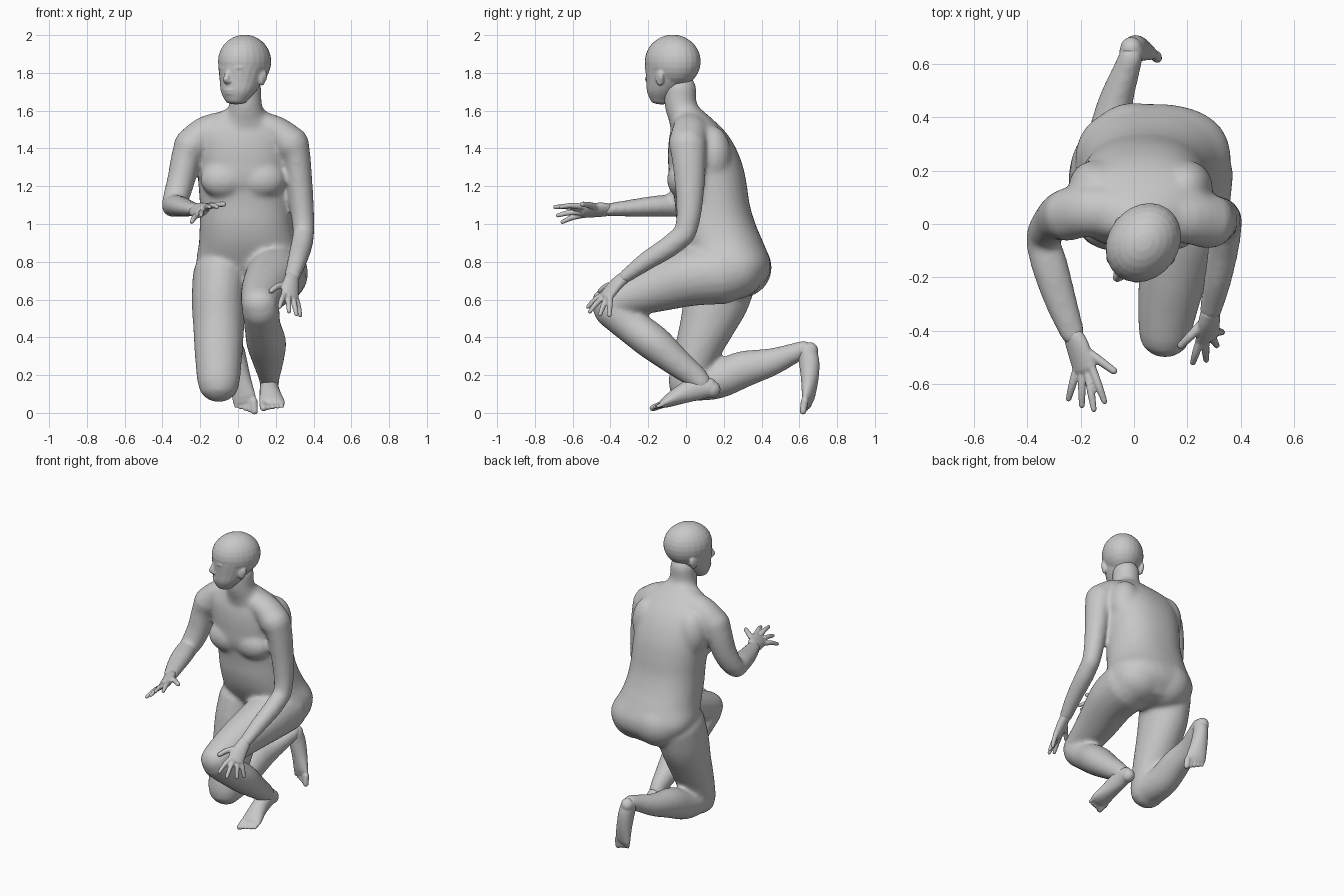
import bpy
import bmesh
from math import sin, cos, pi, radians, copysign
from mathutils import Vector, Matrix

default_cube = bpy.data.objects.get("Cube")
if default_cube:
    bpy.data.objects.remove(default_cube, do_unlink=True)

skin = bpy.data.materials.new("plain grey")
skin.use_nodes = True
grey = (.58, .58, .58, 1)
skin.diffuse_color = grey
skin.node_tree.nodes["Principled BSDF"].inputs["Base Color"].default_value = grey

X = Vector((1, 0, 0))
UP = Vector((0, 0, 1))


def spline(keys, steps=4):
    """Smooth path through keys of (x, y, z, side radius, depth radius)."""
    out = []
    last = len(keys) - 1
    for i in range(last):
        a, b, c, d = keys[max(i - 1, 0)], keys[i], keys[i + 1], keys[min(i + 2, last)]
        for s in range(steps):
            t = s / steps
            out.append(b + (c - a) * (t / 2) + (a * 2 - b * 5 + c * 4 - d) * (t * t / 2)
                       + (b * 3 - a - c * 3 + d) * (t ** 3 / 2))
    return out + [keys[last]]


def tube(bm, points, side=X, axis=None, cap=.9, sides=20, power=1):
    """Rounded tube, its width measured along side; a power under 1 squares the section."""
    path = spline([Vector(p) for p in points])
    stations = []
    for i, key in enumerate(path):
        ahead = Vector(path[min(i + 1, len(path) - 1)][:3])
        behind = Vector(path[max(i - 1, 0)][:3])
        direction = axis or (ahead - behind).normalized()
        stations.append((Vector(key[:3]), direction, key[3], key[4]))

    def dome(station, sign):
        centre, direction, wide, deep = station
        reach = min(wide, deep) * cap * sign
        return [(centre + direction * reach * sin(a), direction, wide * cos(a), deep * cos(a))
                for a in (radians(30), radians(60), radians(82))]

    def squared(value):
        return copysign(abs(value) ** power, value)

    stations = dome(stations[0], -1)[::-1] + stations + dome(stations[-1], 1)
    rings = []
    for centre, direction, wide, deep in stations:
        u = (side - direction * side.dot(direction)).normalized()
        v = direction.cross(u)
        rings.append([bm.verts.new(centre + u * wide * squared(cos(2 * pi * k / sides))
                                   + v * deep * squared(sin(2 * pi * k / sides)))
                      for k in range(sides)])
    for low, high in zip(rings, rings[1:]):
        for k in range(sides):
            j = (k + 1) % sides
            bm.faces.new((low[k], low[j], high[j], high[k]))
    bm.faces.new(rings[0][::-1])
    bm.faces.new(rings[-1])


def ball(bm, centre, radii, turn=None):
    matrix = Matrix.Translation(centre) @ (turn or Matrix()) @ Matrix.Diagonal((*radii, 1))
    bmesh.ops.create_uvsphere(bm, u_segments=24, v_segments=14, radius=1, matrix=matrix)


def finish(bm, name, voxel, smoothing):
    """Fuse the overlapping pieces into one smooth skin."""
    bmesh.ops.recalc_face_normals(bm, faces=bm.faces)
    mesh = bpy.data.meshes.new(name)
    bm.to_mesh(mesh)
    bm.free()
    mesh.materials.append(skin)
    obj = bpy.data.objects.new(name, mesh)
    bpy.context.collection.objects.link(obj)
    fuse = obj.modifiers.new("fuse", 'REMESH')
    fuse.mode = 'VOXEL'
    fuse.voxel_size = voxel
    fuse.use_smooth_shade = True
    soften = obj.modifiers.new("soften", 'SMOOTH')
    soften.factor = .5
    soften.iterations = smoothing
    bpy.context.view_layer.update()
    result = obj.evaluated_get(bpy.context.evaluated_depsgraph_get())
    baked = bpy.data.meshes.new_from_object(result)
    obj.modifiers.clear()
    obj.data = baked
    if not baked.materials:
        baked.materials.append(skin)
    for face in baked.polygons:
        face.use_smooth = True


# Torso, from the seat up to the collar
body = bmesh.new()
tube(body, [(.06, .25, .66, .2, .14), (.075, .26, .72, .265, .178), (.07, .24, .8, .29, .208),
            (.055, .195, .9, .262, .215), (.045, .16, 1, .248, .208), (.04, .14, 1.1, .242, .198),
            (.035, .125, 1.2, .244, .198), (.03, .105, 1.3, .247, .198), (.025, .085, 1.4, .25, .18),
            (.02, .065, 1.48, .25, .15), (.02, .045, 1.54, .2, .112), (.03, .02, 1.59, .13, .08)],
     axis=UP, cap=.3, sides=36, power=.87)
# Chest, shoulder blades and buttocks
ball(body, (.025, -.01, 1.29), (.2, .085, .16))
for x in (-.075, .125):
    ball(body, (x, -.015, 1.235), (.125, .086, .1))
for x in (-.14, .19):
    ball(body, (x, .14, 1.36), (.105, .1, .16))
ball(body, (0, .29, .77), (.178, .165, .16))
ball(body, (.185, .25, .76), (.178, .172, .16))
# Shoulders sloping down from the neck
tube(body, [(.08, .02, 1.53, .075, .085), (.2, .02, 1.495, .078, .095), (.285, .005, 1.42, .095, .1)], UP)
tube(body, [(-.02, .04, 1.53, .075, .085), (-.165, .05, 1.495, .08, .095), (-.25, .035, 1.41, .095, .1)], UP)
# Neck
tube(body, [(.04, .02, 1.5, .18, .1), (.04, -.005, 1.57, .12, .09), (.04, -.028, 1.63, .088, .085),
            (.04, -.032, 1.72, .084, .088)])
# Left arm, reaching down to the raised knee
tube(body, [(.29, .01, 1.42, .088, .1), (.31, .015, 1.34, .076, .09), (.327, .02, 1.2, .069, .079),
            (.342, .015, 1.05, .062, .066), (.348, -.005, .95, .057, .059)])
tube(body, [(.348, -.005, .95, .057, .059), (.335, -.09, .88, .058, .058), (.312, -.215, .8, .052, .05),
            (.285, -.33, .715, .043, .035)])
# Right arm, bent with the forearm held forward
tube(body, [(-.25, .035, 1.42, .088, .1), (-.277, .03, 1.34, .08, .09), (-.302, .01, 1.23, .074, .08),
            (-.328, -.025, 1.14, .07, .069), (-.345, -.06, 1.095, .062, .06)])
tube(body, [(-.345, -.06, 1.095, .062, .06), (-.317, -.15, 1.095, .069, .057), (-.277, -.28, 1.085, .062, .047),
            (-.226, -.42, 1.075, .046, .034)])
# Left leg, thigh level and knee raised
tube(body, [(.205, .2, .74, .168, .165), (.193, .03, .72, .157, .155), (.15, -.17, .66, .132, .13),
            (.125, -.32, .61, .112, .106), (.115, -.415, .575, .098, .094)])
tube(body, [(.12, -.4, .55, .1, .095), (.13, -.29, .46, .097, .094), (.15, -.17, .37, .106, .096),
            (.16, -.05, .27, .082, .078), (.165, .05, .19, .057, .063), (.165, .085, .15, .052, .056)])
# Right leg, kneeling with the shin behind
tube(body, [(-.09, .2, .74, .148, .182), (-.102, .16, .6, .144, .175), (-.102, .11, .46, .136, .146),
            (-.103, .06, .33, .128, .122), (-.103, .02, .2, .117, .109), (-.102, .01, .15, .11, .104)])
tube(body, [(-.1, .02, .16, .106, .097), (-.1, .16, .173, .1, .1), (-.09, .3, .23, .09, .098),
            (-.07, .45, .268, .067, .075), (-.03, .57, .315, .052, .055), (-.01, .63, .34, .046, .046)])
finish(body, "body", .012, 14)

# Head, turned towards the model's right
face = Vector((-.6, -.8, 0))
left = Vector((.8, -.6, 0))
turn = Matrix((left, -face, UP)).transposed().to_4x4()
middle = Vector((.035, -.07, 0))


def on_head(forward, across, z):
    return middle + face * forward + left * across + UP * z


head = bmesh.new()
ball(head, on_head(0, 0, 1.86), (.132, .157, .142), turn)
# Jaw sections: forward shift, height, half width, half depth
jaw = [(.074, 1.653, .06, .057), (.056, 1.7, .092, .092), (.03, 1.76, .111, .12), (.012, 1.83, .126, .143)]
tube(head, [(*on_head(shift, 0, z), wide, deep) for shift, z, wide, deep in jaw], left, UP, .35)
# Nose, lips and chin
tube(head, [(*on_head(.142, 0, 1.815), .014, .012), (*on_head(.163, 0, 1.765), .018, .018)], left)
ball(head, on_head(.152, 0, 1.755), (.025, .018, .013), turn)
ball(head, on_head(.14, 0, 1.708), (.034, .014, .008), turn)
ball(head, on_head(.137, 0, 1.692), (.03, .014, .008), turn)
ball(head, on_head(.108, 0, 1.663), (.036, .024, .022), turn)
for s in (-1, 1):
    # Brows, eyes and ears
    ball(head, on_head(.122, s * .045, 1.828), (.035, .022, .01), turn)
    ball(head, on_head(.119, s * .042, 1.797), (.02, .02, .011), turn)
    ball(head, on_head(0, s * .115, 1.772), (.016, .026, .04), turn)
    ball(head, on_head(-.01, s * .125, 1.783), (.01, .019, .028), turn)
finish(head, "head", .006, 6)


def hand(name, palm, side, tips, thumb):
    """Palm with four fingers fanned across side, and a thumb."""
    bm = bmesh.new()
    tube(bm, palm, side)
    knuckles = Vector(palm[-1][:3])
    for spread, tip in zip((-.036, -.012, .012, .036), tips):
        base, tip = knuckles + side * spread, Vector(tip)
        bend = base.lerp(tip, .55) + UP * .007
        tube(bm, [(*base, .016, .016), (*bend, .015, .015), (*tip, .011, .011)], side, sides=12)
    tube(bm, [(*p, .02 - i * .003, .02 - i * .003) for i, p in enumerate(thumb)], side, sides=12)
    finish(bm, name, .005, 3)


hand("left_hand", [(.285, -.33, .715, .039, .031), (.28, -.37, .68, .046, .029), (.275, -.42, .62, .052, .025)],
     Vector((.8, .5, -.2)).normalized(),
     [(.22, -.52, .56), (.27, -.51, .535), (.31, -.455, .52), (.33, -.405, .515)],
     [(.26, -.37, .68), (.21, -.42, .67), (.175, -.455, .645)])
hand("right_hand", [(-.226, -.42, 1.075, .042, .03), (-.21, -.46, 1.075, .05, .029),
                    (-.185, -.54, 1.07, .053, .025)],
     Vector((-.8, 0, -.6)).normalized(),
     [(-.11, -.665, 1.09), (-.15, -.695, 1.09), (-.195, -.68, 1.045), (-.245, -.655, 1.01)],
     [(-.19, -.47, 1.085), (-.13, -.51, 1.1), (-.075, -.55, 1.105)])


def foot(name, sole, heel, side, forward):
    """Foot with a round heel and five toes; side points from little toe to big toe."""
    bm = bmesh.new()
    tube(bm, sole, side)
    ball(bm, heel, (.042, .045, .045))
    ball_of_foot = Vector(sole[-1][:3])
    for i in range(5):
        size = .021 if i == 0 else .016 - i * .001
        base = ball_of_foot + side * (.05 - i * .025)
        tip = base + forward * (.056 - i * .007)
        tube(bm, [(*base, size, size), (*tip, size * .9, size * .85)], side, sides=12)
    finish(bm, name, .006, 4)


foot("left_foot", [(.165, .125, .135, .045, .052), (.165, .06, .13, .05, .063), (.17, -.02, .1, .056, .052),
                   (.18, -.1, .06, .067, .032), (.183, -.125, .045, .066, .021)],
     (.165, .138, .125), -X, Vector((.05, -.93, -.36)))
foot("right_foot", [(-.01, .64, .33, .046, .05), (0, .652, .27, .048, .055), (.015, .655, .18, .054, .046),
                    (.03, .648, .09, .064, .031), (.035, .643, .062, .064, .021)],
     (-.01, .655, .33), Vector((.95, -.3, 0)).normalized(), Vector((.08, -.15, -.98)))
